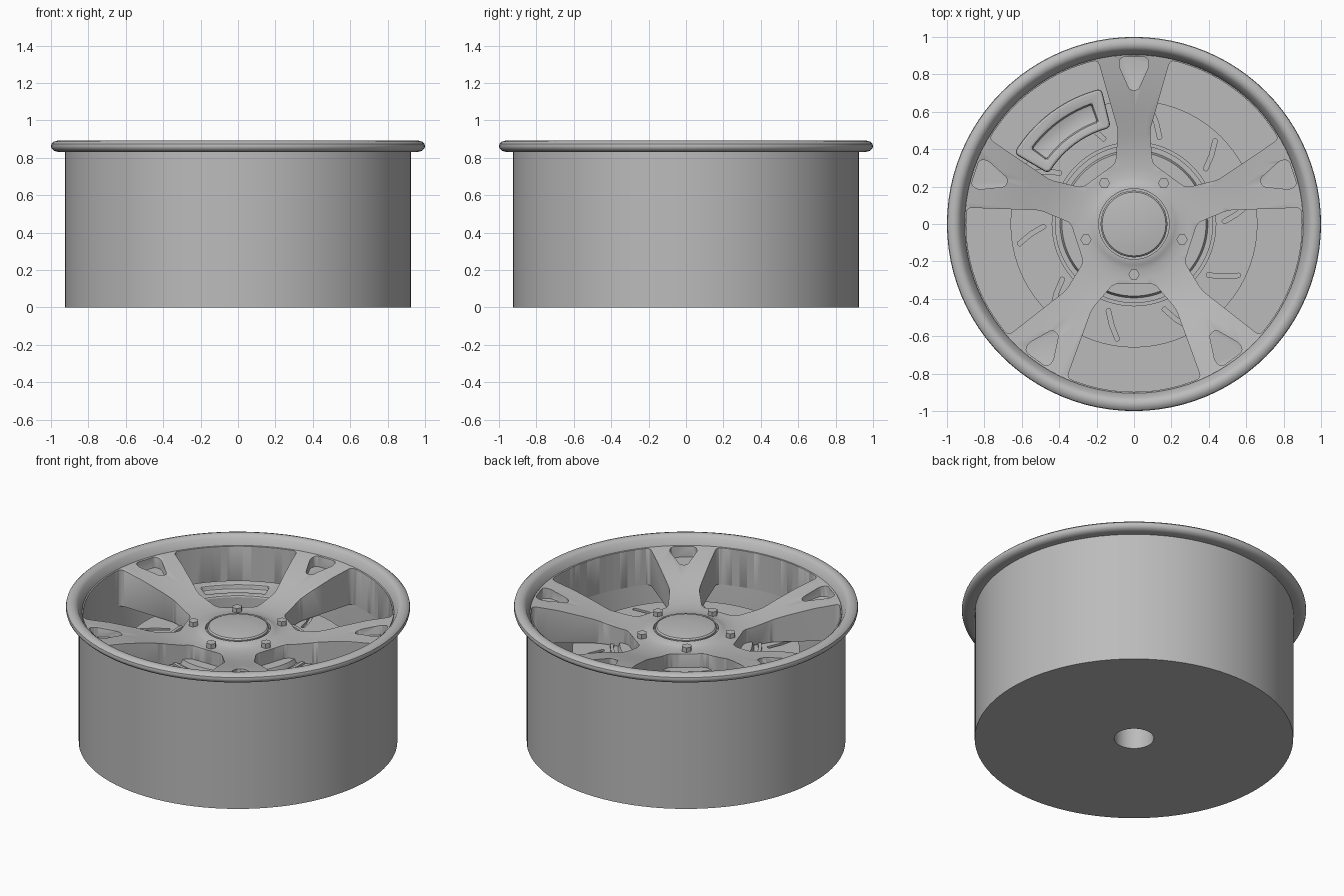
import bpy, bmesh
from math import sin, cos, pi, radians, hypot, atan2
from mathutils import Vector, Matrix

cube = bpy.data.objects.get("Cube")
if cube:
    bpy.data.objects.remove(cube, do_unlink=True)

# One plain metal colour
metal = bpy.data.materials.new("grey metal")
metal.use_nodes = True
GREY = (0.5, 0.5, 0.5, 1)
metal.diffuse_color = GREY
metal.node_tree.nodes["Principled BSDF"].inputs["Base Color"].default_value = GREY


def finish(name, bm, smooth=True):
    """Turn a bmesh into a named, shaded object."""
    bmesh.ops.remove_doubles(bm, verts=bm.verts, dist=1e-5)
    bmesh.ops.recalc_face_normals(bm, faces=bm.faces)
    mesh = bpy.data.meshes.new(name)
    bm.to_mesh(mesh)
    bm.free()
    mesh.materials.append(metal)
    obj = bpy.data.objects.new(name, mesh)
    bpy.context.collection.objects.link(obj)
    if smooth:
        shade(obj)
    return obj


def shade(obj):
    bpy.ops.object.select_all(action="DESELECT")
    obj.select_set(True)
    bpy.context.view_layer.objects.active = obj
    bpy.ops.object.shade_smooth_by_angle(angle=radians(32))


def lathe(name, profile, closed=True, steps=96):
    """Spin an (r, z) profile about the vertical axis."""
    bm = bmesh.new()
    verts = [bm.verts.new((r, 0, z)) for r, z in profile]
    pairs = list(zip(verts, verts[1:]))
    if closed:
        pairs.append((verts[-1], verts[0]))
    edges = [bm.edges.new(p) for p in pairs]
    bmesh.ops.spin(bm, geom=verts + edges, cent=(0, 0, 0), axis=(0, 0, 1),
                   angle=2 * pi, steps=steps, use_duplicate=False)
    bmesh.ops.remove_doubles(bm, verts=bm.verts, dist=1e-5)
    return finish(name, bm)


def add_prism(bm, outline, z0, z1, angle, rounding=0.0):
    """Extrude a flat (u, v) outline with rounded corners, turned to angle."""
    turn = Matrix.Rotation(angle, 4, "Z")
    part = bmesh.new()
    face = part.faces.new([part.verts.new((u, v, z0)) for u, v in outline])
    if rounding:
        sharp = []
        for loop in face.loops:
            a = loop.vert.co - loop.link_loop_prev.vert.co
            b = loop.link_loop_next.vert.co - loop.vert.co
            if a.angle(b) > radians(20):
                sharp.append(loop.vert)
        bmesh.ops.bevel(part, geom=sharp, offset=rounding, segments=4,
                        profile=0.5, affect="VERTICES")
    out = bmesh.ops.extrude_face_region(part, geom=part.faces[:])
    top = [g for g in out["geom"] if isinstance(g, bmesh.types.BMVert)]
    bmesh.ops.translate(part, verts=top, vec=(0, 0, z1 - z0))
    bmesh.ops.recalc_face_normals(part, faces=part.faces)
    bmesh.ops.transform(part, matrix=turn, verts=part.verts)
    temp = bpy.data.meshes.new("temp")
    part.to_mesh(temp)
    part.free()
    bm.from_mesh(temp)
    bpy.data.meshes.remove(temp)


def arc(r, a0, a1, n):
    return [(r * cos(a0 + (a1 - a0) * i / n), r * sin(a0 + (a1 - a0) * i / n))
            for i in range(n + 1)]


def carve(obj, cutter_bm, name, bevel=0.0):
    """Subtract a cutter, optionally soften the edges, and apply."""
    cutter = finish(name, cutter_bm, smooth=False)
    mod = obj.modifiers.new("cut", "BOOLEAN")
    mod.operation, mod.solver, mod.object = "DIFFERENCE", "EXACT", cutter
    if bevel:
        soft = obj.modifiers.new("soft", "BEVEL")
        soft.width, soft.segments = bevel, 2
        soft.limit_method, soft.angle_limit = "ANGLE", radians(50)
    bpy.context.view_layer.update()
    graph = bpy.context.evaluated_depsgraph_get()
    mesh = bpy.data.meshes.new_from_object(obj.evaluated_get(graph))
    obj.modifiers.clear()
    obj.data = mesh
    bpy.data.objects.remove(cutter, do_unlink=True)
    shade(obj)


SPOKES = [radians(18 + 72 * k) for k in range(5)]

# Barrel with back plate, axle bore and rolled outer lip
lathe("rim_barrel", [
    (0.115, 0.55), (0.115, 0), (0.925, 0), (0.925, 0.835), (0.965, 0.832),
    (0.985, 0.838), (0.997, 0.85), (1.0, 0.862), (0.997, 0.875),
    (0.985, 0.886), (0.965, 0.892), (0.945, 0.888), (0.93, 0.875),
    (0.905, 0.825), (0.9, 0.8), (0.9, 0.1), (0.2, 0.1), (0.2, 0.55)])

# Dished five-spoke face
face = lathe("spoke_face", [
    (0, 0.6), (0.905, 0.6), (0.905, 0.835), (0.75, 0.808), (0.6, 0.77),
    (0.48, 0.735), (0.38, 0.715), (0.3, 0.71), (0.25, 0.712), (0.22, 0.72),
    (0.2, 0.73), (0.188, 0.73), (0.188, 0.7), (0, 0.7)], closed=False)
cuts = bmesh.new()
for a in SPOKES:
    half = atan2(0.36, 0.825)
    window = ([(0.32, -0.11), (0.455, -0.225)] + arc(0.897, -half, half, 16)
              + [(0.455, 0.225), (0.32, 0.11)])
    add_prism(cuts, window, 0.5, 1.0, a + pi / 5, 0.025)
    pocket = [(0.715, -0.022), (0.85, -0.082), (0.893, -0.07),
              (0.893, 0.07), (0.85, 0.082), (0.715, 0.022)]
    add_prism(cuts, pocket, 0.765, 1.0, a, 0.018)
carve(face, cuts, "face_cutter", bevel=0.009)

# Domed hub cap
lathe("hub_cap", [(0, 0.69), (0.178, 0.69), (0.178, 0.732), (0.17, 0.74),
                  (0.12, 0.747), (0.06, 0.751), (0, 0.752)], closed=False)

# Hexagonal wheel bolts, set between the spokes' centre lines and the hub
for k, a in enumerate(SPOKES):
    bm = bmesh.new()
    add_prism(bm, arc(0.03, 0, 2 * pi * 5 / 6, 5), 0.69, 0.74, 0)
    bmesh.ops.translate(bm, verts=bm.verts, vec=(
        0.27 * cos(a + pi / 5), 0.27 * sin(a + pi / 5), 0))
    finish(f"wheel_bolt_{k + 1}", bm, smooth=False)

# Brake disc with raised hat rings and slanted slots
disc = lathe("brake_disc", [
    (0, 0.5), (0.66, 0.5), (0.66, 0.595), (0.44, 0.595), (0.44, 0.61),
    (0.42, 0.61), (0.42, 0.595), (0.395, 0.595), (0.385, 0.625), (0, 0.625)],
    closed=False)
cuts = bmesh.new()
for k in range(10):
    a = radians(1 + 36 * k)
    inner = Vector((0.475 * cos(a), 0.475 * sin(a)))
    outer = Vector((0.63 * cos(a + 0.16), 0.63 * sin(a + 0.16)))
    along = outer - inner
    side = Vector((-along.y, along.x)).normalized() * 0.012
    bend = side * 0.6
    slot = [inner - side, (inner + outer) / 2 - side - bend, outer - side,
            outer + side, (inner + outer) / 2 + side - bend, inner + side]
    add_prism(cuts, [tuple(p) for p in slot], 0.575, 0.7, 0, 0.008)
carve(disc, cuts, "slot_cutter")

# Brake caliper with a recessed panel
span, inset = radians(23), radians(17)
bm = bmesh.new()
add_prism(bm, arc(0.745, -span, span, 14) + arc(0.53, span, -span, 14),
          0.45, 0.69, radians(126.5), 0.025)
caliper = finish("brake_caliper", bm)
cuts = bmesh.new()
add_prism(cuts, arc(0.68, -inset, inset, 10) + arc(0.58, inset, -inset, 10),
          0.66, 0.8, radians(126.5))
carve(caliper, cuts, "panel_cutter", bevel=0.012)
